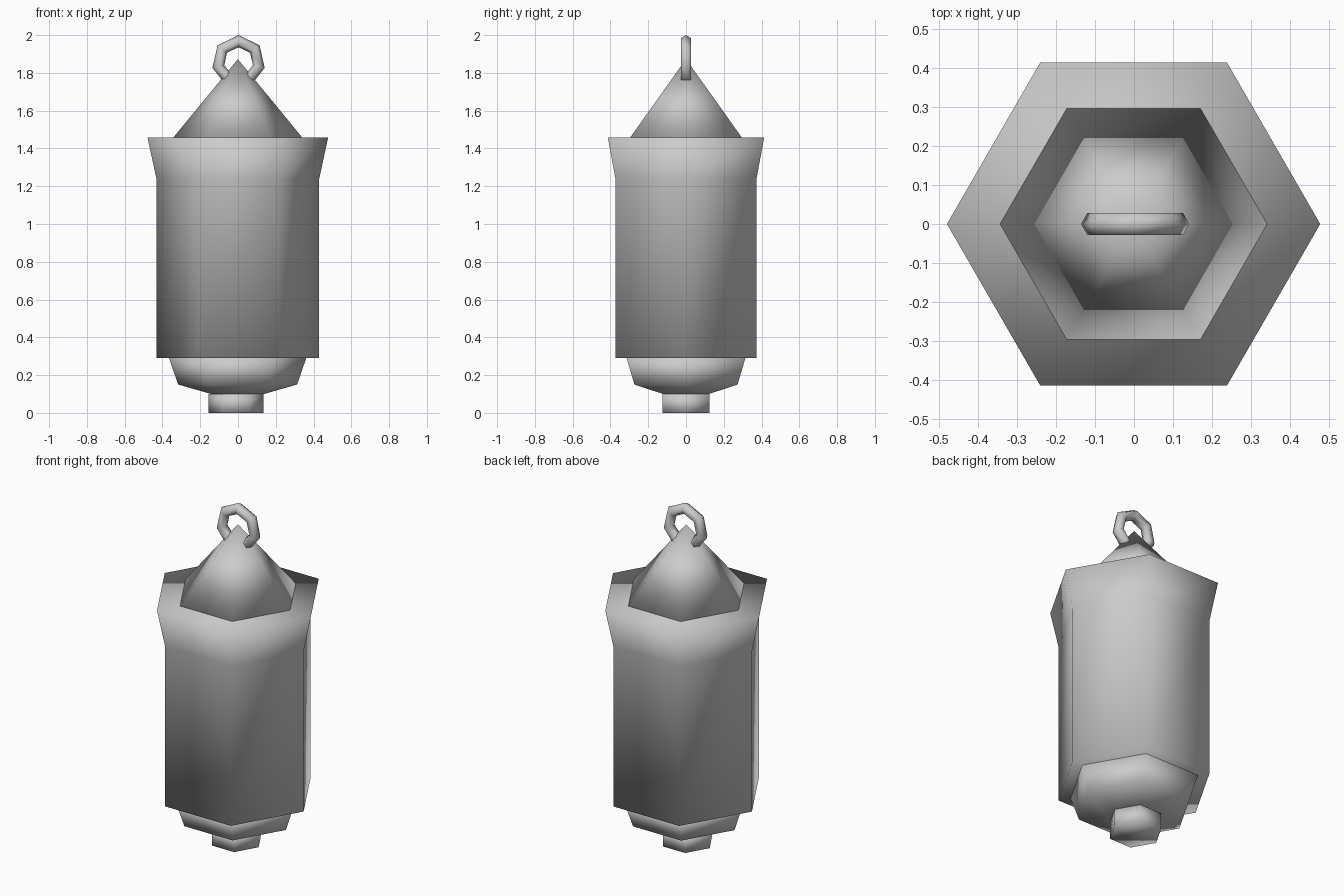
import bpy
import bmesh
from math import cos, sin, pi

cube = bpy.data.objects.get("Cube")
if cube:
    bpy.data.objects.remove(cube, do_unlink=True)

SIDES = 6

grey = bpy.data.materials.new("plain grey")
grey.use_nodes = True
colour = (0.6, 0.6, 0.6, 1)
grey.diffuse_color = colour
grey.node_tree.nodes["Principled BSDF"].inputs["Base Color"].default_value = colour


def hex_solid(name, profile, x=0.0):
    """Closed six-sided solid from (radius, height) pairs, bottom to top."""
    bm = bmesh.new()
    rings = []
    for r, z in profile:
        count = SIDES if r else 1
        rings.append([bm.verts.new((r * cos(2 * pi * i / SIDES), r * sin(2 * pi * i / SIDES), z))
                      for i in range(count)])
    for low, high in zip(rings, rings[1:]):
        for i in range(SIDES):
            j = (i + 1) % SIDES
            top = [high[j], high[i]] if len(high) > 1 else [high[0]]
            bm.faces.new([low[i], low[j]] + top)
    bm.faces.new(rings[0][::-1])
    if len(rings[-1]) > 1:
        bm.faces.new(rings[-1])
    for face in bm.faces:
        face.smooth = True
    mesh = bpy.data.meshes.new(name)
    bm.to_mesh(mesh)
    bm.free()
    mesh.materials.append(grey)
    obj = bpy.data.objects.new(name, mesh)
    obj.location.x = x
    bpy.context.collection.objects.link(obj)
    return obj


# Stacked hexagonal body parts
hex_solid("bottom_knob", [(0.145, 0), (0.145, 0.1)], x=-0.01)
hex_solid("lower_taper", [(0.14, 0.1), (0.315, 0.15), (0.363, 0.29)], x=-0.002)
hex_solid("flared_body", [(0.43, 0.29), (0.43, 1.235), (0.478, 1.457)], x=-0.001)
hex_solid("roof_cone", [(0.342, 1.457), (0, 1.873)], x=-0.001)

# Hanging ring, upright across the width and piercing the roof tip
bpy.ops.mesh.primitive_torus_add(
    major_segments=7, minor_segments=6, major_radius=0.11, minor_radius=0.032,
    location=(0.003, 0, 1.858), rotation=(0, -pi / 2, pi / 2))
ring = bpy.context.object
ring.name = "hanging_ring"
ring.data.materials.append(grey)
bpy.ops.object.shade_smooth()
